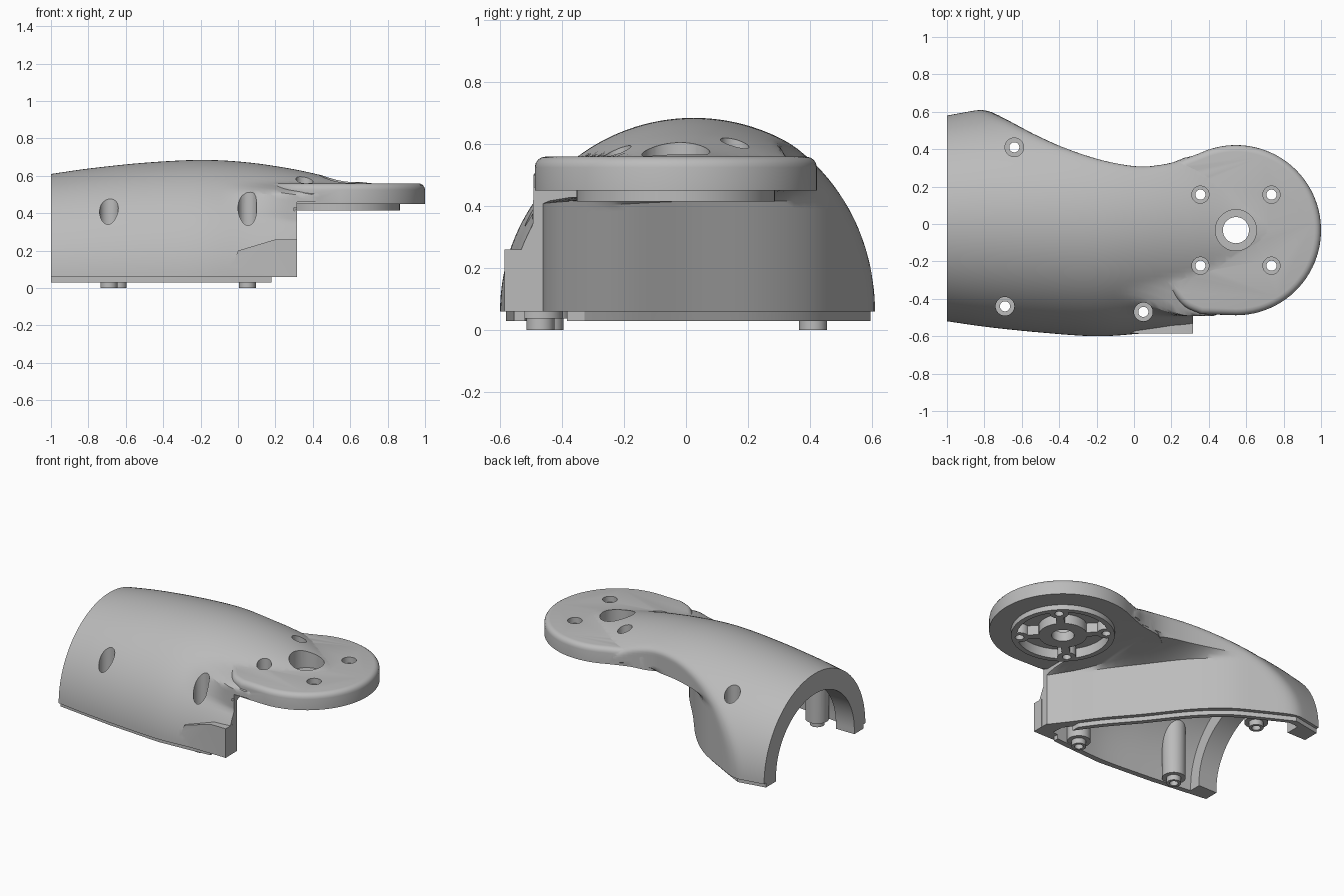
import bpy, bmesh
from math import pi, cos, sin, radians
from mathutils import Vector, Matrix

cube = bpy.data.objects.get("Cube")
if cube:
    bpy.data.objects.remove(cube, do_unlink=True)

grey = bpy.data.materials.new("light_grey")
grey.use_nodes = True
grey.diffuse_color = (0.5, 0.5, 0.5, 1)
grey.node_tree.nodes["Principled BSDF"].inputs["Base Color"].default_value = (0.5, 0.5, 0.5, 1)


def make(name, bm):
    bmesh.ops.recalc_face_normals(bm, faces=bm.faces)
    me = bpy.data.meshes.new(name)
    bm.to_mesh(me)
    bm.free()
    me.materials.append(grey)
    ob = bpy.data.objects.new(name, me)
    bpy.context.collection.objects.link(ob)
    return ob


def combine(target, other, op):
    """Boolean the other object into the target and discard it."""
    mod = target.modifiers.new("cut", 'BOOLEAN')
    mod.solver = 'EXACT'
    mod.use_self = op == 'UNION'
    mod.operation = op
    mod.object = other
    bpy.context.view_layer.objects.active = target
    bpy.ops.object.modifier_apply(modifier=mod.name)
    bpy.data.objects.remove(other, do_unlink=True)


def spline(pts, n=8):
    """Smooth curve through the points."""
    p = [Vector(q) for q in pts]
    p = [2 * p[0] - p[1]] + p + [2 * p[-1] - p[-2]]
    out = []
    for a, b, c, d in zip(p, p[1:], p[2:], p[3:]):
        for i in range(n):
            t = i / n
            out.append(0.5 * (2 * b + (c - a) * t + (2 * a - 5 * b + 4 * c - d) * t ** 2
                              + (3 * b - a - 3 * c + d) * t ** 3))
    return out + [p[-2]]


def height_on(curve, x):
    for a, b in zip(curve, curve[1:]):
        if a.x <= x <= b.x:
            return a.y + (b.y - a.y) * (x - a.x) / (b.x - a.x)
    return curve[-1].y


def ramp(a, b, v):
    t = min(max((v - a) / (b - a), 0), 1)
    return t * t * (3 - 2 * t)


def soft_min(a, b, k=0.035):
    h = max(k - abs(a - b), 0) / k
    return min(a, b) - h * h * k / 4


def prism(name, pts, z0, z1, round_top=0):
    bm = bmesh.new()
    low = [bm.verts.new((p[0], p[1], z0)) for p in pts]
    top = [bm.verts.new((p[0], p[1], z1)) for p in pts]
    bm.faces.new(low)
    lid = bm.faces.new(top)
    for i in range(len(pts)):
        bm.faces.new((low[i - 1], low[i], top[i], top[i - 1]))
    if round_top:
        bmesh.ops.recalc_face_normals(bm, faces=bm.faces)
        bm.normal_update()
        bmesh.ops.bevel(bm, geom=list(lid.edges), offset=round_top, segments=4,
                        profile=0.5, affect='EDGES')
    return make(name, bm)


def cylinder(name, x, y, r, z0, z1, n=40):
    ring = [(x + r * cos(2 * pi * i / n), y + r * sin(2 * pi * i / n)) for i in range(n)]
    return prism(name, ring, z0, z1)


def arch_loft(name, stations, floor, inset=0.0, shape=None, n=72):
    """Half-ellipse sections along x; station = (x, front y, back y, top z)."""
    bm = bmesh.new()
    rings = []
    for x, f, b, top in stations:
        c, hw, h = (f + b) / 2, (b - f) / 2 - inset, top - BASE - inset
        sec = [(c + hw * cos(pi * i / n), BASE + h * sin(pi * i / n)) for i in range(n + 1)]
        if shape:
            sec = [(shape(x, y, z, c), z) for y, z in sec]
        if floor < BASE:
            sec += [(c - hw, floor), (c + hw, floor)]
        rings.append([bm.verts.new((x, y, z)) for y, z in sec])
    for a, b in zip(rings, rings[1:]):
        for i in range(len(a)):
            bm.faces.new((a[i - 1], a[i], b[i], b[i - 1]))
    bm.faces.new(rings[0])
    bm.faces.new(rings[-1])
    return make(name, bm)


BASE = 0.06
HX, HY, R = 0.545, -0.033, 0.455      # flange centre and radius
stations = spline([(-1, -.52, .58, .61), (-.79, -.55, .615, .64), (-.5, -.58, .64, .67),
                   (-.2, -.6, .65, .685), (.05, -.585, .63, .672), (.3, -.57, .6, .635),
                   (.55, -.53, .5, .582), (.8, -.45, .38, .55)])
outer_left = [Vector((-1.1, .8))]
neck = outer_left + spline([(-.79, .615), (-.6, .515), (-.42, .427), (-.25, .364), (-.1, .325),
                            (.05, .307), (.2, .327), (.34, .365), (.8, .365)])
wall = spline([(-.79, .615), (-.6, .515), (-.42, .41), (-.25, .25), (-.06, .01), (.1, -.18),
               (.22, -.345), (.32, -.475)])
wall_limit = outer_left + wall + [Vector((.4, -.475)), Vector((.46, 0)), Vector((.9, 0))]


def waist(x, y, z, centre):
    """Pull the back in to the lower wall and neck; flare the front to the flange."""
    if y < centre:
        s = ramp(-.1, .29, x) * (1 - ramp(.42, .6, x)) * (1 - ramp(.5, .57, z))
        y = min(y, y + (-.492 - y) * s)
    t = ramp(.42, .46, z)
    return soft_min(y, height_on(wall_limit, x) * (1 - t) + height_on(neck, x) * t)


# Domed arm, open below the flange
arm = arch_loft("arm_shell", stations, BASE, shape=waist)
combine(arm, prism("under", [(.315, -.8), (1.2, -.8), (1.2, .8), (.315, .8)], -.1, .46),
        'DIFFERENCE')

# Round flange plate with softened rim
arc = [(HX + R * cos(radians(a)), HY + R * sin(radians(a))) for a in range(-90, 111, 4)]
plate = prism("flange", arc + spline([(.34, .374), (.2, .325), (.06, .3), (-.05, .22)], 4)
              + spline([(.1, -.22), (.2, -.36), (.27, -.44), (.36, -.482)], 4), .45, .56, .035)
combine(arm, plate, 'UNION')
combine(arm, cylinder("pad", HX, HY, .32, .415, .48, 72), 'UNION')

# Block on the front corner
block = prism("block", [(-.05, BASE), (.316, BASE), (.316, .26), (.2, .26), (0, .2)], -.01, .065)
block.data.transform(Matrix.Translation((0, -.52, 0)) @ Matrix.Rotation(pi / 2, 4, 'X'))
combine(arm, block, 'UNION')

# Stepped lip along the bottom
lip = [(-1, -.5), (-.6, -.55), (-.2, -.58), (.05, -.565), (.18, -.555)]
lip_back = [p - Vector((.02, .02)) for p in reversed(wall) if p.x < .2]
combine(arm, prism("lip", lip + lip_back + [(-1, .56)], 0.03, 0.09), 'UNION')

# Hollow inside, then a smaller arched opening through the end collar
cavity = arch_loft("cavity", stations, -0.1, 0.06)
inner = [p - Vector((.045, .04)) for p in reversed(wall) if -.75 < p.x < .26]
combine(cavity, prism("inner", [(-.86, -.65), (.225, -.65)] + inner + [(-.86, .55)], -.2, .9),
        'INTERSECT')
combine(arm, cavity, 'DIFFERENCE')
combine(arm, arch_loft("opening", [(-1.1, -.4, .45, .47), (-.8, -.4, .45, .47)], -0.1),
        'DIFFERENCE')

# Screw bosses and sunken screw holes through the dome
for x, y in [(-.64, .41), (-.69, -.44), (.05, -.47)]:
    boss = cylinder("boss", x, y, .073, .037, .7)
    combine(boss, arch_loft("dome", stations, 0, 0.012), 'INTERSECT')
    combine(boss, cylinder("foot", x, y, .045, 0, .1), 'UNION')
    combine(arm, boss, 'UNION')
    combine(arm, cylinder("sink", x, y, .05, .2, 1), 'DIFFERENCE')
    combine(arm, cylinder("bore", x, y, .027, -.1, 1), 'DIFFERENCE')

# Recess under the flange, leaving a hub, spokes and hole bosses
bolts = [(HX + sx * .19, HY + sy * .19) for sx in (-1, 1) for sy in (-1, 1)]
recess = cylinder("recess", HX, HY, .285, .38, .48, 72)
combine(recess, cylinder("hub", HX, HY, .15, .3, .6), 'DIFFERENCE')
for x, y in bolts:
    combine(recess, cylinder("lug", x, y, .058, .3, .6), 'DIFFERENCE')
for a in (pi / 4, -pi / 4):
    spoke = prism("spoke", [(-.28, -.025), (.28, -.025), (.28, .025), (-.28, .025)], .3, .6)
    spoke.data.transform(Matrix.Translation((HX, HY, 0)) @ Matrix.Rotation(a, 4, 'Z'))
    combine(recess, spoke, 'DIFFERENCE')
combine(arm, recess, 'DIFFERENCE')

# Flange centre hole and bolt holes
for x, y, wide, narrow, floor in [(HX, HY, .11, .07, .48)] + [(x, y, .046, .027, .52)
                                                              for x, y in bolts]:
    combine(arm, cylinder("sink", x, y, wide, floor, 1), 'DIFFERENCE')
    combine(arm, cylinder("bore", x, y, narrow, .3, 1), 'DIFFERENCE')

bpy.ops.object.select_all(action='DESELECT')
arm.select_set(True)
bpy.context.view_layer.objects.active = arm
bpy.ops.object.shade_smooth_by_angle(angle=radians(30))
